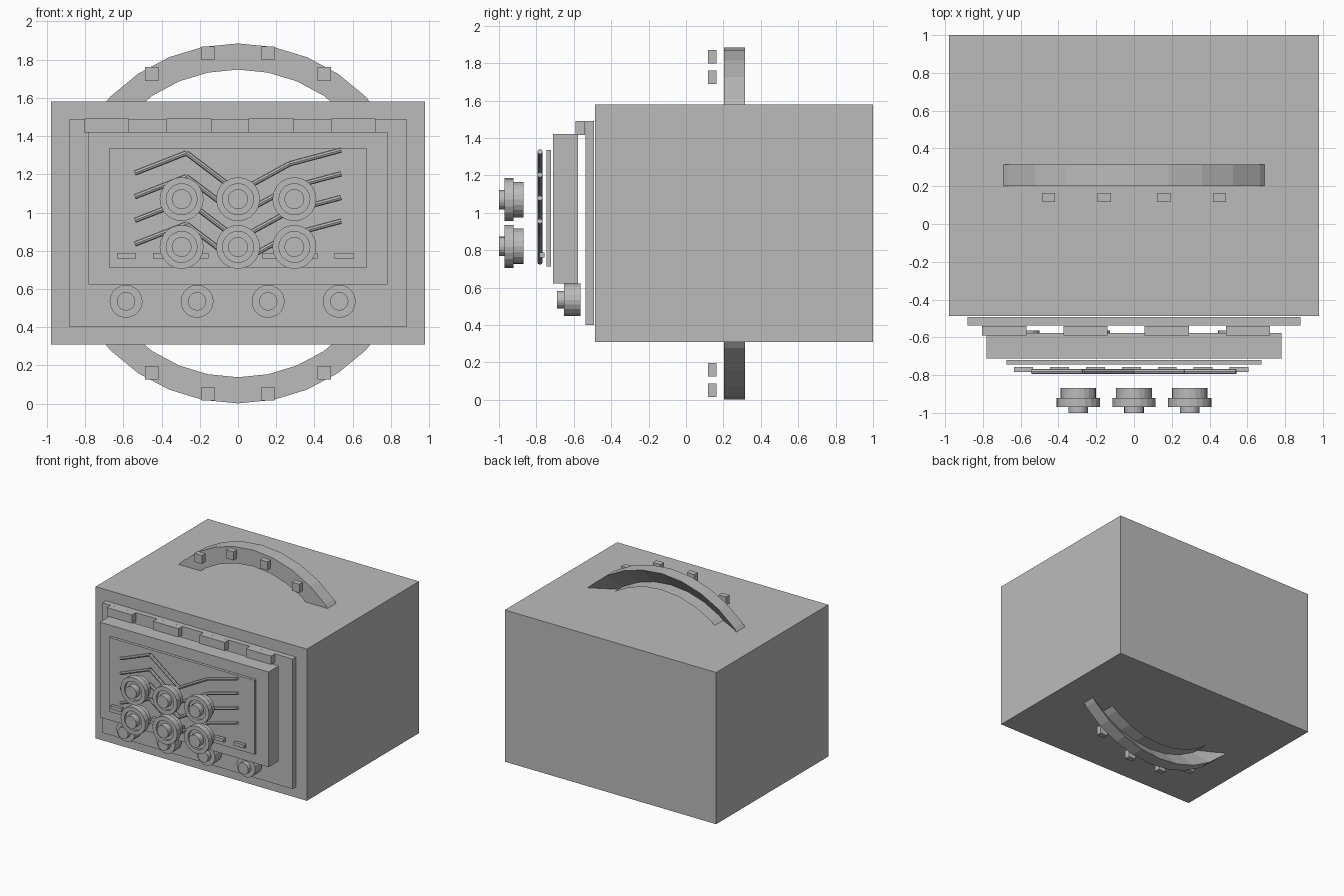
import bpy, bmesh, math
from mathutils import Vector

default = bpy.data.objects.get("Cube")
if default:
    bpy.data.objects.remove(default, do_unlink=True)

GREY = (0.5, 0.5, 0.5, 1)
grey = bpy.data.materials.new("plain_grey")
grey.use_nodes = True
grey.diffuse_color = GREY
grey.node_tree.nodes["Principled BSDF"].inputs["Base Color"].default_value = GREY


def finish(name, bm, fix_normals=True):
    if fix_normals:
        bmesh.ops.recalc_face_normals(bm, faces=bm.faces)
    mesh = bpy.data.meshes.new(name)
    bm.to_mesh(mesh)
    bm.free()
    mesh.materials.append(grey)
    obj = bpy.data.objects.new(name, mesh)
    bpy.context.collection.objects.link(obj)
    return obj


def box(name, x, y, z):
    """Box from (low, high) pairs on each axis."""
    bm = bmesh.new()
    bmesh.ops.create_cube(bm, size=1)
    for v in bm.verts:
        v.co = [lo + (c + 0.5) * (hi - lo) for c, (lo, hi) in zip(v.co, (x, y, z))]
    return finish(name, bm)


def around(value, half):
    return (value - half, value + half)


def lathe(name, x, z, profile, steps=20):
    """Turned part about the y axis; profile holds (radius, y) points."""
    bm = bmesh.new()
    rings = []
    for r, y in profile:
        turns = [2 * math.pi * i / steps for i in range(steps)]
        rings.append([bm.verts.new((x + r * math.cos(a), y, z + r * math.sin(a))) for a in turns])
    for a, b in zip(rings, rings[1:]):
        for i in range(steps):
            j = (i + 1) % steps
            bm.faces.new((a[i], a[j], b[j], b[i]))
    bm.faces.new(rings[0])
    bm.faces.new(rings[-1])
    return finish(name, bm)


def rod(bm, start, end, radius):
    """Straight eight-sided rod between two points."""
    a, b = Vector(start), Vector(end)
    made = bmesh.ops.create_cone(bm, cap_ends=True, segments=8, radius1=radius,
                                 radius2=radius, depth=(b - a).length)["verts"]
    turn = (b - a).to_track_quat("Z", "Y")
    for v in made:
        v.co = turn @ v.co + (a + b) / 2


# Case, front plate and raised display
box("case", (-0.98, 0.98), (-0.487, 1.0), (0.308, 1.58))
box("front_plate", (-0.882, 0.882), (-0.537, -0.493), (0.4, 1.49))
box("display_housing", (-0.782, 0.782), (-0.712, -0.577), (0.623, 1.421))
box("display_panel", (-0.674, 0.674), (-0.745, -0.721), (0.712, 1.335))

# Row of blocks above the display, and row of short bars on it
for i in range(4):
    box(f"top_block_{i + 1}", around(-0.687 + 0.43 * i, 0.117), (-0.59, -0.539), (1.417, 1.491))
for i in range(7):
    box(f"display_bar_{i + 1}", around(-0.584 + 0.19 * i, 0.05), (-0.784, -0.757), (0.76, 0.788))

# Four zigzag traces
heights = (1.207, 1.312, 1.107, 1.255, 1.327)
for row in range(4):
    points = [(-0.54 + 0.27 * i, -0.781, h - 0.124 * row) for i, h in enumerate(heights)]
    bm = bmesh.new()
    for a, b in zip(points, points[1:]):
        rod(bm, a, b, 0.014)
    finish(f"trace_{row + 1}", bm)

# Six large dials with a raised rim and a centre button
dial = [(0.095, -0.868), (0.095, -0.922), (0.115, -0.922), (0.115, -0.97), (0.081, -0.97),
        (0.081, -0.95), (0.052, -0.95), (0.052, -1.0)]
for row, z in enumerate((1.07, 0.82)):
    for col in range(3):
        lathe(f"dial_{row + 1}_{col + 1}", 0.295 * (col - 1), z, dial)

# Four small knobs along the bottom
knob = [(0.086, -0.565), (0.086, -0.652), (0.048, -0.652), (0.048, -0.69)]
for i in range(4):
    lathe(f"small_knob_{i + 1}", -0.586 + 0.372 * i, 0.535, knob)

# Hoop through the case: front face, outer band, sloped back, inner band
MID = 0.943
OUTER, INNER = 0.942, 0.805
FRONT, BACK = 0.202, 0.316
STEPS = 32
bm = bmesh.new()


def hoop_ring(r, y):
    turns = [2 * math.pi * i / STEPS for i in range(STEPS)]
    return [bm.verts.new((r * math.cos(a), y, MID + r * math.sin(a))) for a in turns]


inner_front, outer_front = hoop_ring(INNER, FRONT), hoop_ring(OUTER, FRONT)
outer_back, inner_back = hoop_ring(OUTER, BACK), hoop_ring(INNER, BACK)
for a, b in ((inner_front, outer_front), (outer_front, outer_back),
             (outer_back, inner_front), (inner_front, inner_back)):
    for i in range(STEPS):
        j = (i + 1) % STEPS
        bm.faces.new((a[i], b[i], b[j], a[j]))
# every band is wound the same way, so turn them all to face outward
if bm.faces[:][0].normal.y >= 0:
    bm.normal_update()
    if bm.faces[:][0].normal.y > 0:
        bmesh.ops.reverse_faces(bm, faces=bm.faces[:])
finish("hoop", bm, fix_normals=False)

# Small studs in front of the hoop, mirrored in both directions
for side, sx in (("left", 1), ("right", -1)):
    for level, sz in (("upper", 1), ("lower", -1)):
        for place, x, z in (("inner", 0.157, 0.891), ("outer", 0.452, 0.782)):
            box(f"{level}_{side}_{place}_stud", around(sx * x, 0.035), (0.117, 0.164),
                around(MID + sz * z, 0.036))
